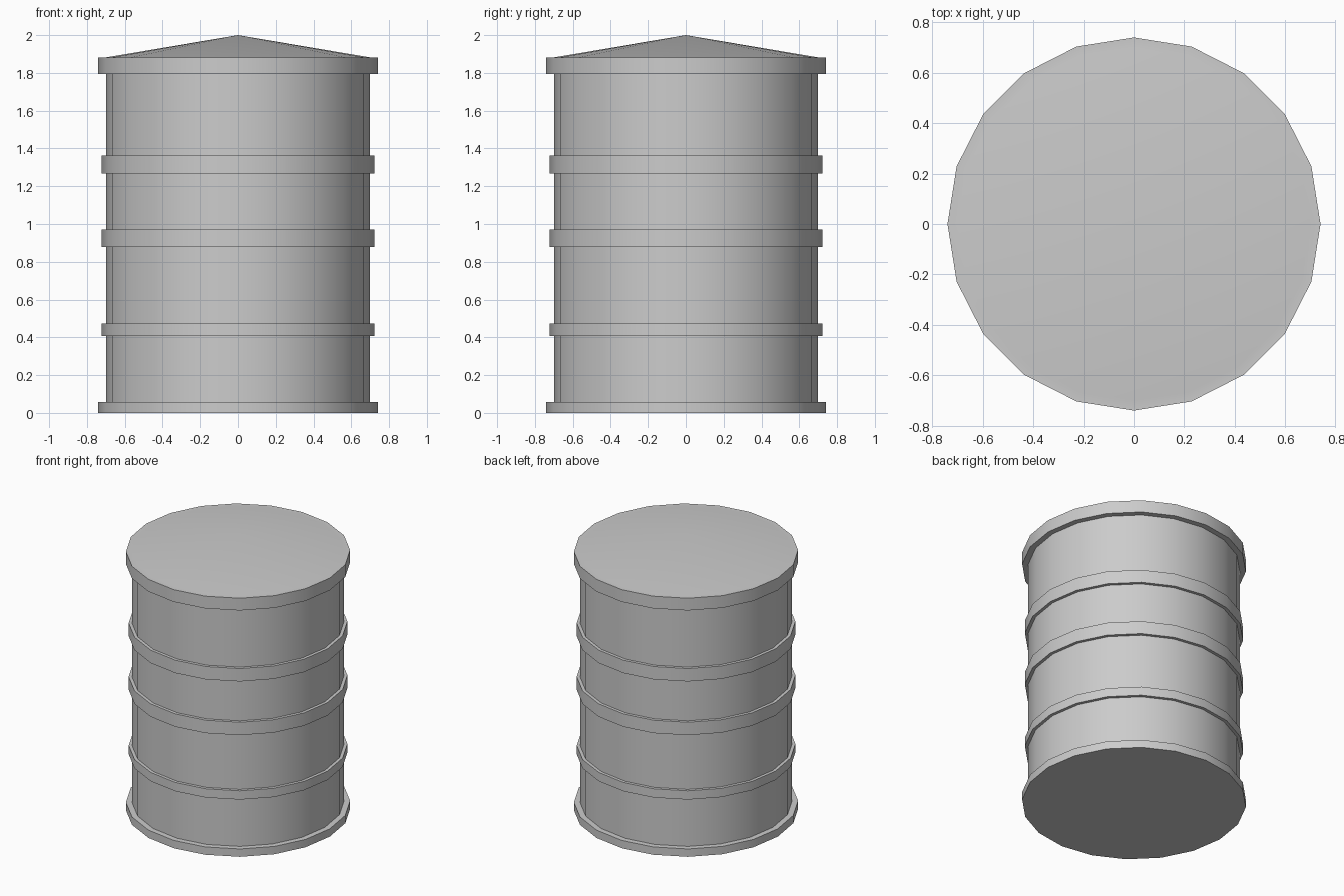
import bpy
import bmesh
import math

if "Cube" in bpy.data.objects:
    bpy.data.objects.remove(bpy.data.objects["Cube"])

SIDES = 20
BODY_R = 0.70


def lathe(name, profile):
    """Revolve (radius, z) points, listed bottom to top, into a 20-sided part."""
    bm = bmesh.new()
    rings = []
    for r, z in profile:
        if r == 0:
            rings.append([bm.verts.new((0, 0, z))] * SIDES)
        else:
            rings.append([bm.verts.new((r * math.cos(2 * math.pi * i / SIDES),
                                        r * math.sin(2 * math.pi * i / SIDES), z))
                          for i in range(SIDES)])
    for low, high in zip(rings, rings[1:]):
        for i in range(SIDES):
            j = (i + 1) % SIDES
            corners = dict.fromkeys((low[i], low[j], high[j], high[i]))
            bm.faces.new(list(corners))
    mesh = bpy.data.meshes.new(name)
    bm.to_mesh(mesh)
    bm.free()
    obj = bpy.data.objects.new(name, mesh)
    bpy.context.collection.objects.link(obj)
    bpy.ops.object.select_all(action='DESELECT')
    obj.select_set(True)
    bpy.context.view_layer.objects.active = obj
    bpy.ops.object.shade_smooth_by_angle(angle=math.radians(30))
    return obj


# Base rim with closed underside
lathe("base_rim", [(0, 0), (0.74, 0), (0.74, 0.057), (BODY_R, 0.057)])

# Tank wall between the two rims
lathe("tank_wall", [(BODY_R, 0.057), (BODY_R, 1.793)])

# Hoops around the wall
for n, (z0, z1) in enumerate([(0.408, 0.472), (0.877, 0.971), (1.268, 1.362)], 1):
    lathe(f"hoop_{n}", [(BODY_R, z0), (0.722, z0), (0.722, z1), (BODY_R, z1)])

# Top rim and shallow conical lid
lathe("lid", [(BODY_R, 1.793), (0.74, 1.793), (0.74, 1.882), (BODY_R, 1.882), (0, 2.0)])
